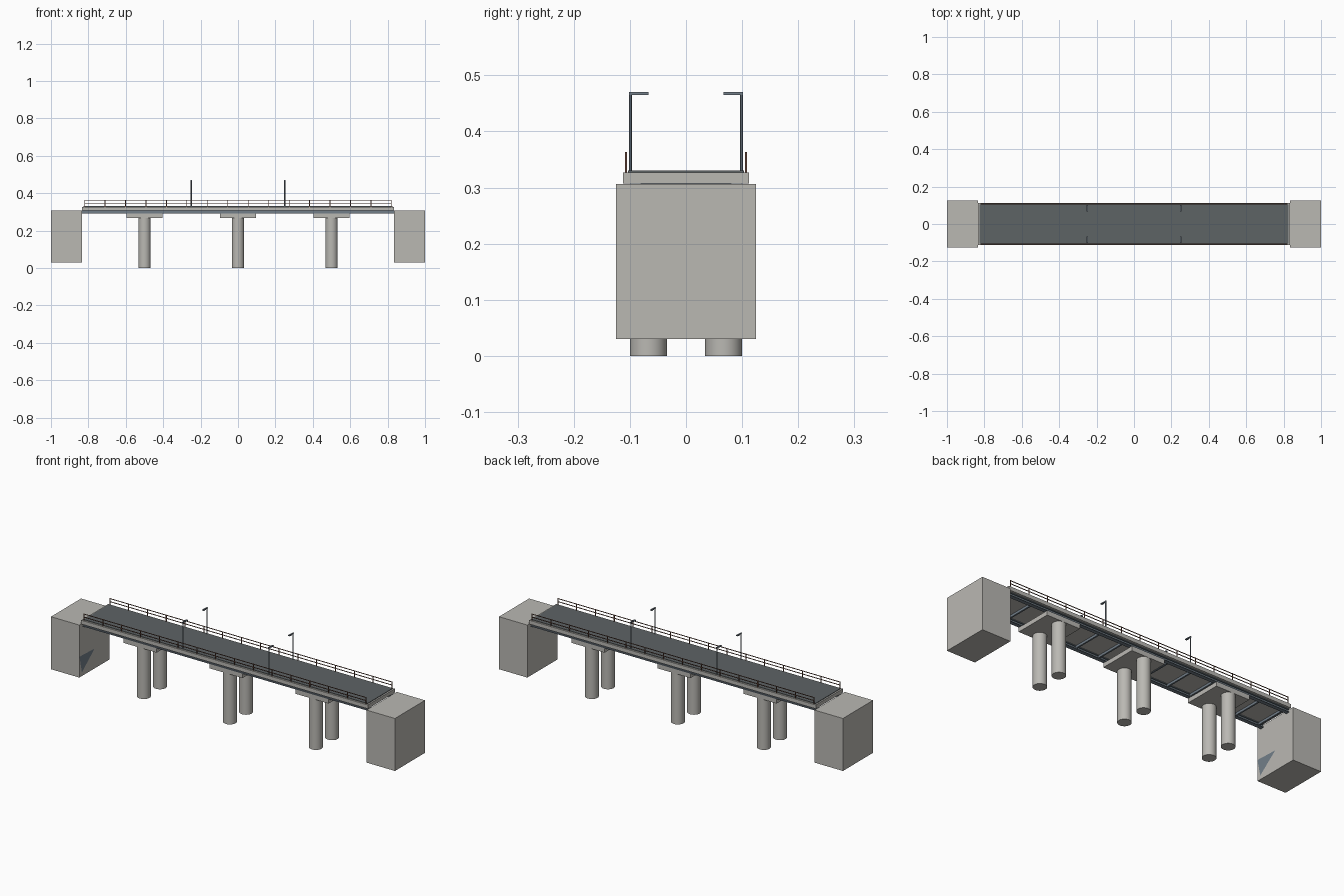
import bpy, bmesh
from mathutils import Vector, Matrix

if "Cube" in bpy.data.objects:
    bpy.data.objects.remove(bpy.data.objects["Cube"])


def material(name, rgb):
    m = bpy.data.materials.new(name)
    m.use_nodes = True
    m.diffuse_color = (*rgb, 1)
    m.node_tree.nodes["Principled BSDF"].inputs["Base Color"].default_value = (*rgb, 1)
    return m


concrete = material("concrete", (0.49, 0.48, 0.45))
asphalt = material("asphalt", (0.11, 0.125, 0.13))
steel = material("blue grey steel", (0.17, 0.21, 0.25))
rust = material("rusty brown", (0.16, 0.075, 0.05))


def finish(bm, name, mat, smooth=False):
    bmesh.ops.recalc_face_normals(bm, faces=bm.faces)
    mesh = bpy.data.meshes.new(name)
    bm.to_mesh(mesh)
    bm.free()
    mesh.materials.append(mat)
    ob = bpy.data.objects.new(name, mesh)
    bpy.context.collection.objects.link(ob)
    if smooth:
        bpy.ops.object.select_all(action="DESELECT")
        ob.select_set(True)
        bpy.context.view_layer.objects.active = ob
        bpy.ops.object.shade_smooth_by_angle()
    return ob


def add_box(bm, x0, x1, y0, y1, z0, z1):
    lo, hi = Vector((x0, y0, z0)), Vector((x1, y1, z1))
    m = Matrix.Translation((lo + hi) / 2) @ Matrix.Diagonal((*(hi - lo), 1))
    bmesh.ops.create_cube(bm, size=1, matrix=m)


def add_cylinder(bm, x, y, z0, z1, r, sides):
    bmesh.ops.create_cone(bm, cap_ends=True, segments=sides, radius1=r, radius2=r,
                          depth=z1 - z0, matrix=Matrix.Translation((x, y, (z0 + z1) / 2)))


def box(name, mat, *size):
    bm = bmesh.new()
    add_box(bm, *size)
    return finish(bm, name, mat)


half, edge = 0.833, 0.112
slab_low, deck_top = 0.307, 0.327

# Abutments
box("right_abutment", concrete, -1, -0.835, -0.125, 0.125, 0.03, 0.306)
box("left_abutment", concrete, 0.835, 1, -0.125, 0.125, 0.03, 0.306)

# Exposed steel patch on one abutment's inner face
bm = bmesh.new()
patch = [(-0.125, 0.14), (0, 0.135), (-0.105, 0.05)]
bm.faces.new([bm.verts.new((-0.834, y, z)) for y, z in patch])
finish(bm, "abutment_patch", steel)

# Deck and road surface
box("deck_slab", concrete, -half, half, -edge, edge, slab_low, deck_top)
box("road_surface", asphalt, -0.825, 0.825, -0.103, 0.103, deck_top, 0.33)

# I-section girders and cross beams
bm = bmesh.new()
for y in (-0.09, 0.09):
    add_box(bm, -half, half, y - 0.003, y + 0.003, 0.292, slab_low)
    for z in (0.29, 0.304):
        add_box(bm, -half, half, y - 0.01, y + 0.01, z, z + 0.003)
finish(bm, "girders", steel)
bm = bmesh.new()
for i in range(13):
    x = -0.81 + i * 0.135
    add_box(bm, x - 0.004, x + 0.004, -0.09, 0.09, 0.295, slab_low)
finish(bm, "cross_beams", steel)

# Piers: a cap on two columns
for label, x in (("right", -0.5), ("middle", 0), ("left", 0.5)):
    box(label + "_pier_cap", concrete, x - 0.097, x + 0.097, -0.1, 0.1, 0.267, 0.29)
    bm = bmesh.new()
    for y in (-0.067, 0.067):
        add_cylinder(bm, x, y, 0, 0.267, 0.033, 32)
    finish(bm, label + "_pier_columns", concrete, True)

# Railings and lamps on both sides
for label, s in (("front", -1), ("back", 1)):
    y = s * 0.107
    bm = bmesh.new()
    for i in range(16):
        x = -0.82 + i * 1.64 / 15
        add_box(bm, x - 0.0018, x + 0.0018, y - 0.0018, y + 0.0018, deck_top, 0.363)
    for z in (0.345, 0.361):
        add_box(bm, -0.82, 0.82, y - 0.0015, y + 0.0015, z - 0.0015, z + 0.0015)
    finish(bm, label + "_railing", rust)

    bm = bmesh.new()
    for x in (-0.25, 0.25):
        add_cylinder(bm, x, s * 0.099, deck_top, 0.468, 0.0028, 12)
        ends = sorted((s * 0.102, s * 0.067))
        add_box(bm, x - 0.003, x + 0.003, *ends, 0.465, 0.47)
        head = sorted((s * 0.084, s * 0.067))
        add_box(bm, x - 0.005, x + 0.005, *head, 0.4645, 0.469)
    finish(bm, label + "_lamps", steel, True)
